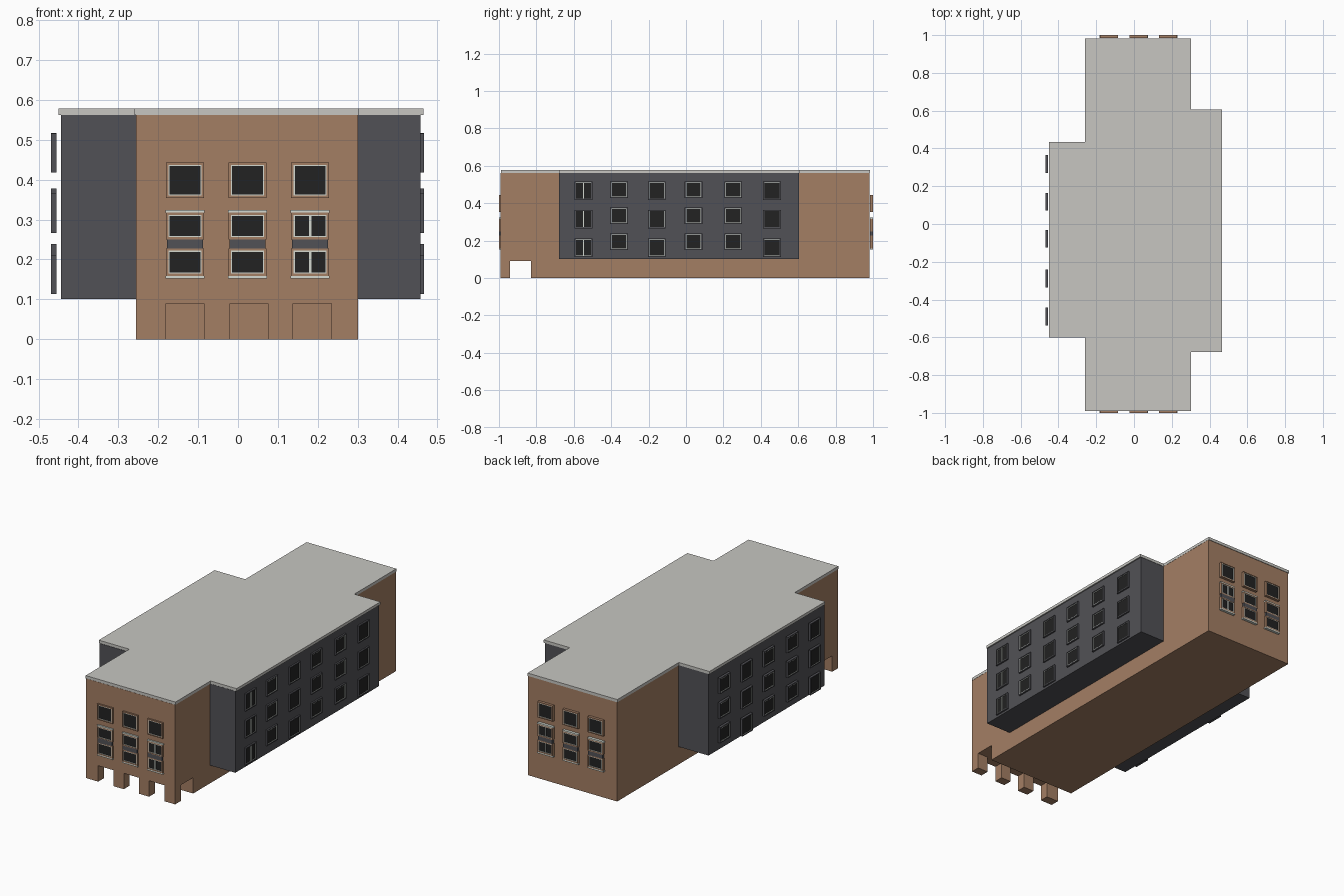
import bpy, bmesh
from mathutils import Vector

if "Cube" in bpy.data.objects:
    bpy.data.objects.remove(bpy.data.objects["Cube"], do_unlink=True)


def material(name, rgb):
    m = bpy.data.materials.new(name)
    m.use_nodes = True
    m.diffuse_color = (*rgb, 1)
    bsdf = next(n for n in m.node_tree.nodes if n.type == 'BSDF_PRINCIPLED')
    bsdf.inputs["Base Color"].default_value = (*rgb, 1)
    bsdf.inputs["Roughness"].default_value = 0.8
    return m


MATS = [material("brown_brick", (0.37, 0.21, 0.127)),
        material("dark_cladding", (0.083, 0.083, 0.093)),
        material("pale_roof", (0.57, 0.565, 0.535)),
        material("white_trim", (0.66, 0.70, 0.64)),
        material("black_glass", (0.016, 0.016, 0.016))]
BRICK, CLAD, ROOF, TRIM, GLASS = range(len(MATS))


def finish(name, bm):
    bmesh.ops.recalc_face_normals(bm, faces=bm.faces[:])
    mesh = bpy.data.meshes.new(name)
    bm.to_mesh(mesh)
    bm.free()
    for m in MATS:
        mesh.materials.append(m)
    obj = bpy.data.objects.new(name, mesh)
    bpy.context.collection.objects.link(obj)
    return obj


def add_box(bm, a, b, mat):
    a, b = Vector(a), Vector(b)
    verts = bmesh.ops.create_cube(bm, size=1)["verts"]
    for v in verts:
        v.co = (a + b) / 2 + v.co * Vector([abs(q - p) for p, q in zip(a, b)])
    for f in {f for v in verts for f in v.link_faces}:
        f.material_index = mat


def add_prism(bm, points, offset, mat):
    face = bm.faces.new([bm.verts.new(p) for p in points])
    extruded = bmesh.ops.extrude_face_region(bm, geom=[face])["geom"]
    bmesh.ops.translate(bm, vec=offset,
                        verts=[g for g in extruded if isinstance(g, bmesh.types.BMVert)])
    for f in bm.faces:
        f.material_index = mat


# Main block, with the ground floor set back behind the arcade
X0, X1, FRONT, BACK, EAVES = -0.256, 0.301, -0.991, 0.98, 0.562
bm = bmesh.new()
side = [(FRONT, 0.09), (-0.83, 0.09), (-0.83, 0), (BACK, 0), (BACK, EAVES), (FRONT, EAVES)]
add_prism(bm, [(X0, y, z) for y, z in side], (X1 - X0, 0, 0), BRICK)
finish("main_block", bm)

# Arcade pillars
bm = bmesh.new()
for a, b in [(X0, -0.18), (-0.085, -0.02), (0.075, 0.138), (0.235, X1)]:
    add_box(bm, (a, FRONT, 0), (b, -0.94, 0.09), BRICK)
finish("arcade_pillars", bm)

# Overhanging side wings
for name, xa, xb, ya, yb in [("left_wing", X1, 0.458, -0.678, 0.605),
                             ("right_wing", -0.444, X0, -0.602, 0.433)]:
    bm = bmesh.new()
    add_box(bm, (xa, ya, 0.101), (xb, yb, EAVES), CLAD)
    finish(name, bm)

# Flat roof slab
bm = bmesh.new()
plan = [(-0.259, -0.99), (0.302, -0.99), (0.302, -0.677), (0.465, -0.677),
        (0.465, 0.607), (0.302, 0.607), (0.302, 0.983), (-0.259, 0.983),
        (-0.259, 0.434), (-0.45, 0.434), (-0.45, -0.6), (-0.259, -0.6)]
add_prism(bm, [(x, y, EAVES) for x, y in plan], (0, 0, 0.016), ROOF)
finish("roof_slab", bm)


class Facade:
    """Boxes placed by position along the wall, height and outward distance."""

    def __init__(self, axis, sign, inner, outer):
        self.axis, self.sign, self.inner, self.outer = axis, sign, inner, outer
        self.bm = bmesh.new()

    def box(self, u0, u1, z0, z1, mat, recess=0.0):
        def point(u, d, z):
            d *= self.sign
            return (u, d, z) if self.axis == 'y' else (d, u, z)
        add_box(self.bm, point(u0, self.inner, z0), point(u1, self.outer - recess, z1), mat)

    def ring(self, u0, u1, z0, z1, w, mat, recess):
        self.box(u0, u0 + w, z0, z1, mat, recess)
        self.box(u1 - w, u1, z0, z1, mat, recess)
        self.box(u0 + w, u1 - w, z0, z0 + w, mat, recess)
        self.box(u0 + w, u1 - w, z1 - w, z1, mat, recess)

    def window(self, u, z0, z1, width, frame, mullion=False, trim=0.003):
        u0, u1, w = u - width / 2, u + width / 2, 0.006
        self.ring(u0, u1, z0, z1, w, frame, 0)
        self.ring(u0 + w, u1 - w, z0 + w, z1 - w, trim, TRIM, 0.002)
        w += trim
        self.box(u0 + w, u1 - w, z0 + w, z1 - w, GLASS, 0.004)
        if mullion:
            self.box(u - 0.003, u + 0.003, z0 + w, z1 - w, TRIM, 0.002)


# Front and back windows: one single above a joined pair with a grey panel
for name, sign, inner, outer in [("front_windows", -1, 0.989, 1.0),
                                 ("back_windows", 1, 0.985, 1.0)]:
    fac = Facade('y', sign, inner, outer)
    for u in (-0.133, 0.024, 0.181):
        double = u > 0.1
        fac.window(u, 0.354, 0.443, 0.095, BRICK)
        fac.window(u, 0.159, 0.228, 0.095, BRICK, double)
        fac.window(u, 0.250, 0.318, 0.095, BRICK, double)
        fac.box(u - 0.045, u + 0.045, 0.225, 0.254, CLAD, -0.0)
        for z in (0.152, 0.317):
            fac.box(u - 0.049, u + 0.049, z, z + 0.007, TRIM, 0)
    finish(name, fac.bm)

# Wing windows: columns alternate between low and high sills
LOW = [(0.418, 0.516), (0.266, 0.365), (0.113, 0.211)]
HIGH = [(0.428, 0.517), (0.288, 0.378), (0.150, 0.239)]
left = [(-0.548, LOW), (-0.358, HIGH), (-0.156, LOW), (0.04, HIGH), (0.253, HIGH), (0.46, LOW)]
right = [(-0.49, LOW), (-0.288, HIGH), (-0.078, HIGH), (0.118, LOW), (0.318, HIGH)]
for name, sign, inner, outer, columns in [("left_wing_windows", 1, 0.455, 0.467, left),
                                          ("right_wing_windows", -1, 0.455, 0.469, right)]:
    fac = Facade('x', sign, inner, outer)
    for u, rows in columns:
        for z0, z1 in rows:
            fac.window(u, z0, z1, 0.094, CLAD, u < -0.5, 0.003 if rows is HIGH else 0.0015)
    finish(name, fac.bm)
